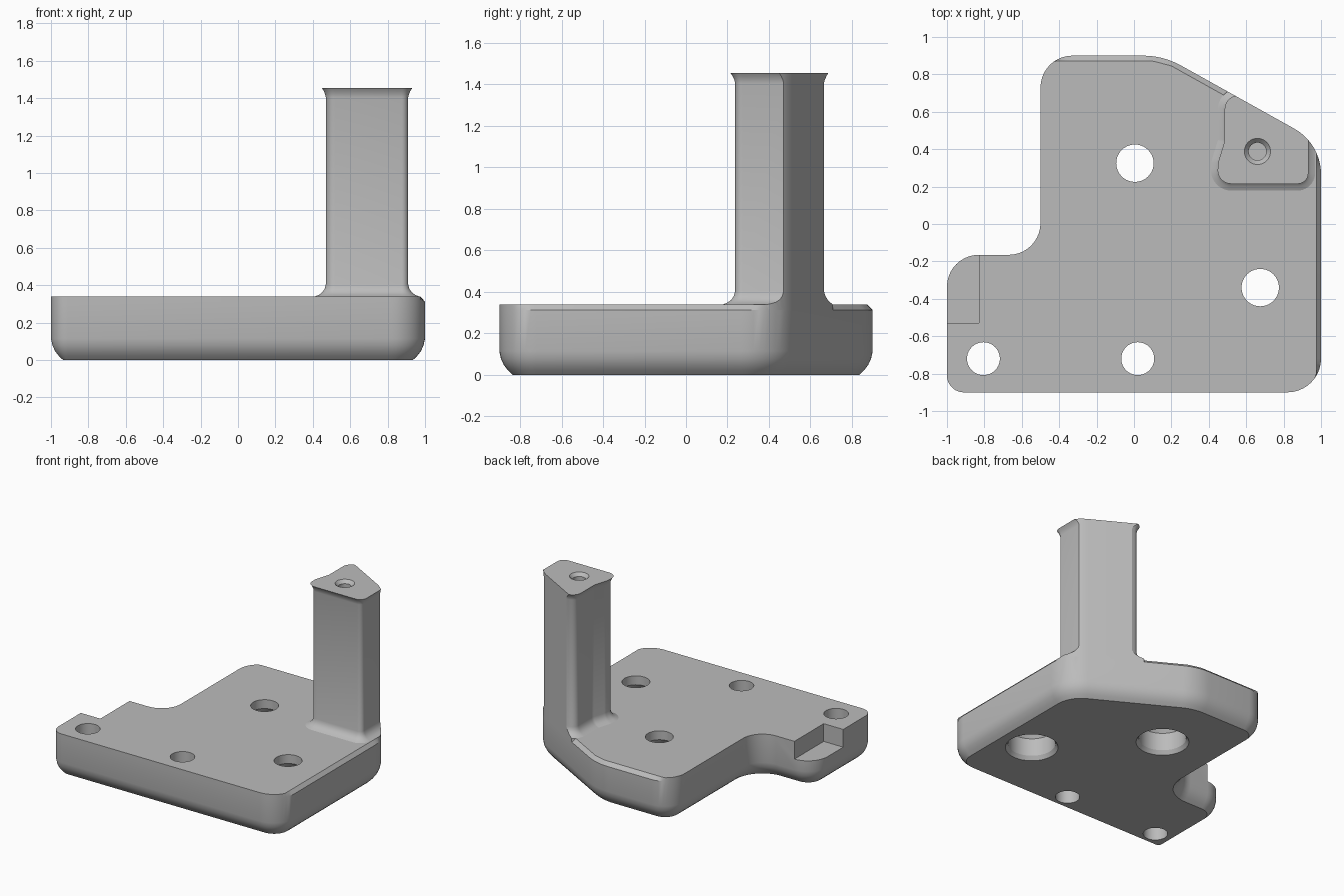
import bpy, bmesh, math
from mathutils import Vector

cube = bpy.data.objects.get("Cube")
if cube:
    bpy.data.objects.remove(cube)

grey = bpy.data.materials.new("plain grey")
grey.use_nodes = True
colour = (0.5, 0.5, 0.5, 1)
grey.diffuse_color = colour
grey.node_tree.nodes["Principled BSDF"].inputs["Base Color"].default_value = colour


def rounded(corners, steps=10):
    """Counter-clockwise outline from (x, y, radius) corners."""
    out = []
    for i, (x, y, r) in enumerate(corners):
        p = Vector((x, y))
        a = (Vector(corners[i - 1][:2]) - p).normalized()
        b = (Vector(corners[(i + 1) % len(corners)][:2]) - p).normalized()
        half = a.angle(b) / 2
        if r == 0:
            out.append(p)
            continue
        centre = p + (a + b).normalized() * r / math.sin(half)
        start = p + a * r / math.tan(half) - centre
        end = p + b * r / math.tan(half) - centre
        turn = math.pi - 2 * half
        for k in range(steps + 1):
            t = k / steps
            arc = start * math.sin((1 - t) * turn) + end * math.sin(t * turn)
            out.append(centre + arc / math.sin(turn))
    return out


def offset(outline, d):
    """Move an outline outward by d."""
    out = []
    for i, p in enumerate(outline):
        e1 = (p - outline[i - 1]).normalized()
        e2 = (outline[(i + 1) % len(outline)] - p).normalized()
        n1, n2 = Vector((e1.y, -e1.x)), Vector((e2.y, -e2.x))
        out.append(p + (n1 + n2) * d / (1 + n1.dot(n2)))
    return out


def loft(name, layers):
    """Closed solid through a stack of (outline, z) layers."""
    bm = bmesh.new()
    rings = [[bm.verts.new((p.x, p.y, z)) for p in ring] for ring, z in layers]
    n = len(rings[0])
    for low, high in zip(rings, rings[1:]):
        for i in range(n):
            j = (i + 1) % n
            bm.faces.new((low[i], low[j], high[j], high[i]))
    bm.faces.new(rings[0][::-1])
    bm.faces.new(rings[-1])
    mesh = bpy.data.meshes.new(name)
    bm.to_mesh(mesh)
    bm.free()
    obj = bpy.data.objects.new(name, mesh)
    bpy.context.collection.objects.link(obj)
    mesh.materials.append(grey)
    return obj


def circle(x, y, r, n=40):
    return [Vector((x + r * math.cos(i * math.tau / n), y + r * math.sin(i * math.tau / n)))
            for i in range(n)]


def turned(name, x, y, profile):
    return loft(name, [(circle(x, y, r), z) for r, z in profile])


def select(obj):
    bpy.ops.object.select_all(action="DESELECT")
    obj.select_set(True)
    bpy.context.view_layer.objects.active = obj


def combine(obj, tool, operation="DIFFERENCE"):
    mod = obj.modifiers.new("cut", "BOOLEAN")
    mod.operation, mod.solver, mod.object = operation, "EXACT", tool
    select(obj)
    bpy.ops.object.modifier_apply(modifier=mod.name)
    bpy.data.objects.remove(tool)


def smooth(obj):
    select(obj)
    bpy.ops.object.shade_smooth_by_angle(angle=math.radians(28))


# Base outline
top = 0.34
base_outline = rounded([
    (-1, -0.9, 0.09), (1, -0.9, 0.18), (1, 0.43, 0.28), (0.157, 0.9, 0.42),
    (-0.5, 0.9, 0.17), (-0.5, -0.165, 0.17), (-1, -0.165, 0.17)])

# Bevelled top rim on the left, sloping and back sides
slope = Vector((0.47, 0.843)).normalized()
corner = Vector((0.157, 0.9))
middle = (slope + Vector((0, 1))).normalized()
limits = [(Vector((1, 0)), 0.975), (Vector((0, 1)), 0.872),
          (slope, slope.dot(corner) - 0.027), (middle, middle.dot(corner) - 0.042)]
rim = []
for point in base_outline:
    q = point.copy()
    for normal, reach in limits:
        q -= normal * max(0, q.dot(normal) - reach)
    rim.append(q)

# Base slab with rounded underside
under = [(0.065, 0), (0.042, 0.022), (0.022, 0.048), (0.008, 0.078), (0, 0.115)]
base = loft("base", [(offset(base_outline, -d), z) for d, z in under]
            + [(base_outline, 0.312), (rim, top)])

# Corner notch
notch = rounded([(-1.1, -0.53, 0), (-0.83, -0.53, 0), (-0.83, 0, 0), (-1.1, 0, 0)])
combine(base, loft("notch_cutter", [(notch, 0.2), (notch, 0.5)]))

# Stepped bolt holes and plain holes
for x, y in [(0.005, 0.325), (0.675, -0.34)]:
    combine(base, turned("bolt_cutter", x, y, [
        (0.197, -0.01), (0.17, 0.03), (0.17, 0.17), (0.1, 0.27), (0.1, 0.5)]))
for x in (-0.805, 0.02):
    combine(base, turned("hole_cutter", x, -0.72, [(0.088, -0.1), (0.088, 0.5)]))
smooth(base)

# Post with flared foot and head, trimmed flush with the base sides
post_outline = rounded([
    (0.465, 0.237, 0.05), (0.91, 0.237, 0.035), (0.91, 0.665, 0),
    (0.507, 0.665, 0.05), (0.507, 0.44, 0.08), (0.473, 0.33, 0.08)])
flare = [(0.06, 0.312), (0.058, top), (0.035, 0.35), (0.018, 0.363), (0.006, 0.382), (0, 0.405),
         (0, 1.405), (0.004, 1.422), (0.012, 1.44), (0.022, 1.455)]
post = loft("post", [(offset(post_outline, d), z) for d, z in flare])
combine(post, loft("trim", [(base_outline, 0.2), (base_outline, 1.6)]), "INTERSECT")

# Countersunk blind hole in the post head
combine(post, turned("screw_cutter", 0.66, 0.388, [
    (0.047, 1.2), (0.047, 1.43), (0.07, 1.455), (0.07, 1.5)]))
smooth(post)
